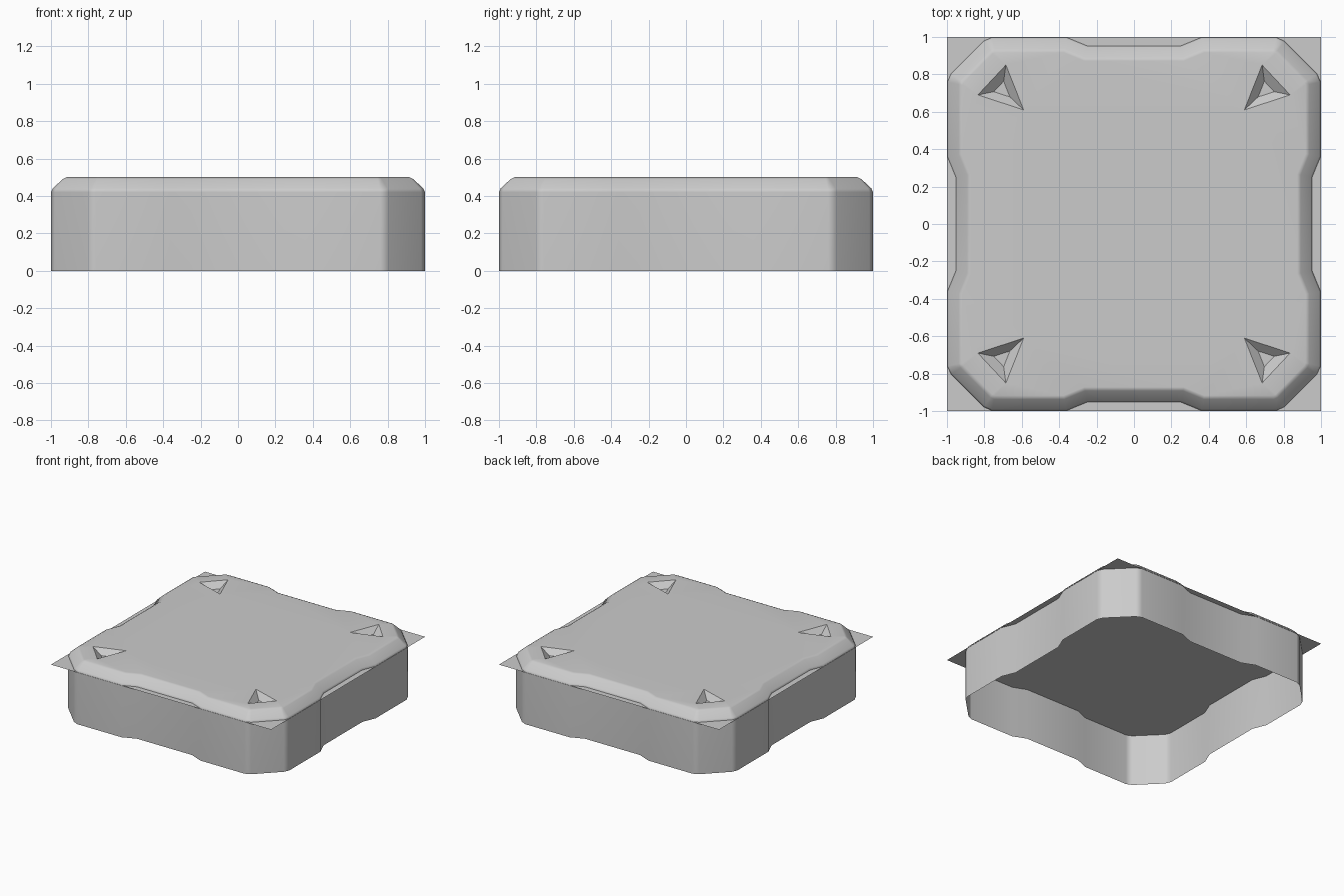
import bpy, bmesh, math
from mathutils import Vector

cube = bpy.data.objects.get("Cube")
if cube:
    bpy.data.objects.remove(cube, do_unlink=True)

grey = bpy.data.materials.new("light grey")
grey.use_nodes = True
COLOUR = (0.6, 0.6, 0.6, 1)
grey.diffuse_color = COLOUR
grey.node_tree.nodes["Principled BSDF"].inputs["Base Color"].default_value = COLOUR


def finish(bm, name):
    mesh = bpy.data.meshes.new(name)
    bm.to_mesh(mesh)
    bm.free()
    mesh.materials.append(grey)
    obj = bpy.data.objects.new(name, mesh)
    bpy.context.collection.objects.link(obj)
    return obj


# One side of the outline: softened corners with a shallow notch in the middle
half = [(0.805, 0.98), (0.76, 1), (0.36, 1), (0.25, 0.955)]
side = half + [(-x, y) for x, y in reversed(half)]
outline = []
for turn in range(4):
    a = turn * math.pi / 2
    outline += [Vector((x * math.cos(a) - y * math.sin(a),
                        x * math.sin(a) + y * math.cos(a))) for x, y in side]


def inset(points, d):
    """Move a counter-clockwise outline inwards by d with mitred corners."""
    result = []
    for i, p in enumerate(points):
        e1 = (p - points[i - 1]).normalized()
        e2 = (points[(i + 1) % len(points)] - p).normalized()
        n1, n2 = Vector((-e1.y, e1.x)), Vector((-e2.y, e2.x))
        result.append(p + (n1 + n2) * d / (1 + n1.dot(n2)))
    return result


def ring(bm, points, z):
    return [bm.verts.new((p.x, p.y, z)) for p in points]


def bridge(bm, low, high):
    for i in range(len(low)):
        j = (i + 1) % len(low)
        bm.faces.new((low[i], low[j], high[j], high[i]))


# Shell: open-bottomed wall and softened bevel
bm = bmesh.new()
section = [(0, 0), (0, 0.42), (0.01, 0.441), (0.063, 0.49), (0.083, 0.5)]
rings = [ring(bm, inset(outline, d), z) for d, z in section]
for low, high in zip(rings, rings[1:]):
    bridge(bm, low, high)

# Four triangular dents near the corners of the top
dent = [Vector((0.835, 0.69)), Vector((0.685, 0.85)), Vector((0.59, 0.61))]
borders = [rings[-1]]
for sx, sy in ((1, 1), (-1, 1), (-1, -1), (1, -1)):
    points = [Vector((p.x * sx, p.y * sy)) for p in dent]
    if sx * sy < 0:
        points.reverse()
    centre = sum(points, Vector((0, 0))) / 3
    rim = ring(bm, points, 0.5)
    floor = ring(bm, [centre.lerp(p, 0.35) for p in points], 0.455)
    bridge(bm, rim, floor)
    bm.faces.new(floor)
    borders.append(rim)

# Flat top filled around the dents
edges = [bm.edges.get((b[i - 1], b[i])) for b in borders for i in range(len(b))]
bmesh.ops.triangle_fill(bm, edges=edges, use_beauty=True, normal=(0, 0, 1))
bm.normal_update()
shell = finish(bm, "shell")
bpy.context.view_layer.objects.active = shell
shell.select_set(True)
bpy.ops.object.shade_smooth_by_angle(angle=math.radians(35))
weighted = shell.modifiers.new("weighted normals", 'WEIGHTED_NORMAL')
weighted.keep_sharp = True

# Thin square sheet inside the shell, showing at its corners and notches
bm = bmesh.new()
bm.faces.new(ring(bm, [Vector(c) for c in ((-1, -1), (1, -1), (1, 1), (-1, 1))], 0.425))
finish(bm, "square_sheet")
